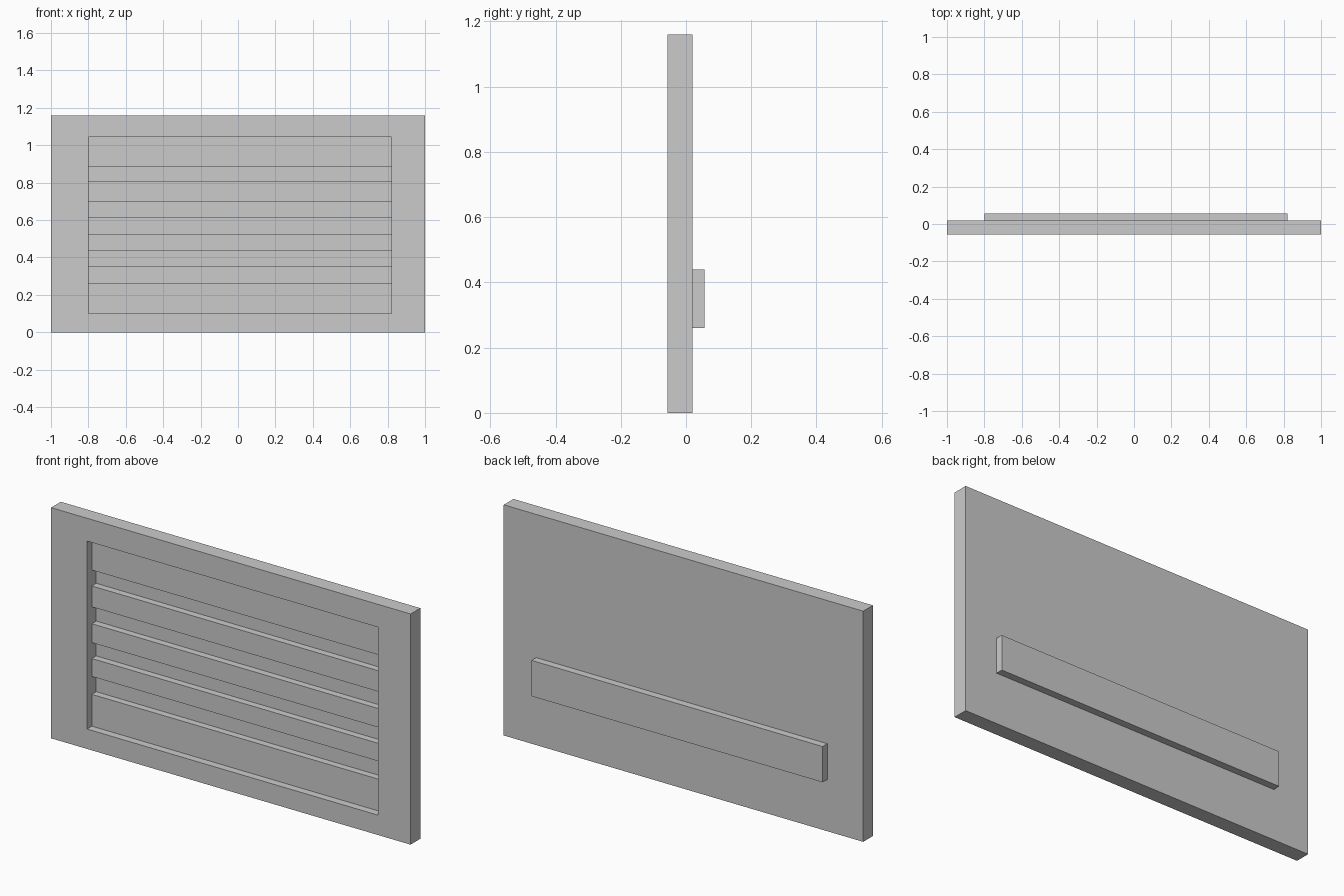
import bpy, bmesh

if "Cube" in bpy.data.objects:
    bpy.data.objects.remove(bpy.data.objects["Cube"])

X0, X1 = -0.80, 0.82            # slatted opening and rear rail extent
FRONT, SLAT, FLOOR, BACK, RAIL = -0.057, -0.019, 0.016, 0.02, 0.057


def extrude_x(name, profile, x0, x1):
    """Extrude a closed (y, z) profile along x."""
    bm = bmesh.new()
    face = bm.faces.new([bm.verts.new((x0, y, z)) for y, z in profile])
    res = bmesh.ops.extrude_face_region(bm, geom=[face])
    verts = [v for v in res["geom"] if isinstance(v, bmesh.types.BMVert)]
    bmesh.ops.translate(bm, verts=verts, vec=(x1 - x0, 0, 0))
    bmesh.ops.recalc_face_normals(bm, faces=bm.faces)
    mesh = bpy.data.meshes.new(name)
    bm.to_mesh(mesh)
    bm.free()
    obj = bpy.data.objects.new(name, mesh)
    bpy.context.collection.objects.link(obj)
    return obj


def rect(y0, y1, z0, z1):
    return [(y0, z0), (y1, z0), (y1, z1), (y0, z1)]


# Main panel
panel = extrude_x("vent_panel", rect(FRONT, BACK, 0, 1.16), -1, 1)

# Stepped cutter: shallow recess with four deeper grooves between the slats
profile = [(-0.15, 0.10), (SLAT, 0.10)]
for z0, z1 in [(0.26, 0.35), (0.44, 0.52), (0.615, 0.70), (0.805, 0.885)]:
    profile += [(SLAT, z0), (FLOOR, z0), (FLOOR, z1), (SLAT, z1)]
profile += [(SLAT, 1.045), (-0.15, 1.045)]
cutter = extrude_x("slat_cutter", profile, X0, X1)
cutter.hide_render = True

# Cut the louvres, then discard the cutter
mod = panel.modifiers.new("louvres", "BOOLEAN")
mod.operation = "DIFFERENCE"
mod.solver = "EXACT"
mod.object = cutter
bpy.context.view_layer.objects.active = panel
bpy.ops.object.modifier_apply(modifier=mod.name)
bpy.data.objects.remove(cutter)

# Rear rail
extrude_x("rear_rail", rect(BACK, RAIL, 0.26, 0.44), X0, X1)
